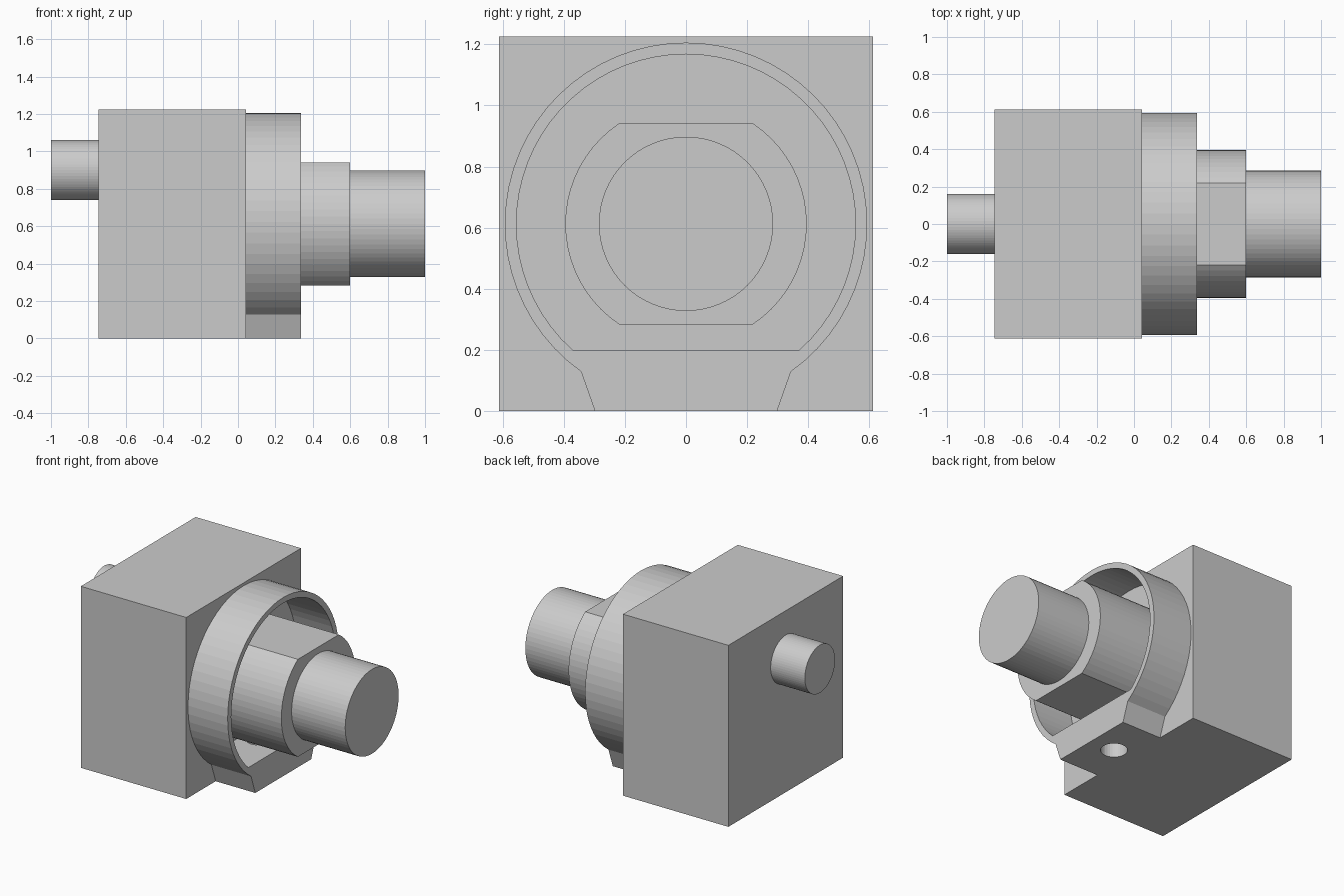
import bpy, bmesh, math

if "Cube" in bpy.data.objects:
    bpy.data.objects.remove(bpy.data.objects["Cube"])

CZ = 0.6125  # height of the main axis


def arc(r, start, end, n, cz=CZ):
    """Points (y, z) along an arc, both ends included."""
    return [(r * math.cos(start + (end - start) * i / n),
             cz + r * math.sin(start + (end - start) * i / n)) for i in range(n + 1)]


def circle(r, cz=CZ, n=64):
    return arc(r, 0, 2 * math.pi, n, cz)[:-1]


def prism(name, profile, x0, x1):
    """Extrude a (y, z) profile along x."""
    bm = bmesh.new()
    face = bm.faces.new([bm.verts.new((x0, y, z)) for y, z in profile])
    ext = bmesh.ops.extrude_face_region(bm, geom=[face], use_keep_orig=True)
    moved = [v for v in ext["geom"] if isinstance(v, bmesh.types.BMVert)]
    bmesh.ops.translate(bm, verts=moved, vec=(x1 - x0, 0, 0))
    bmesh.ops.recalc_face_normals(bm, faces=bm.faces)
    mesh = bpy.data.meshes.new(name)
    bm.to_mesh(mesh)
    bm.free()
    obj = bpy.data.objects.new(name, mesh)
    bpy.context.collection.objects.link(obj)
    return obj


def cut(obj, cutter):
    """Subtract cutter from obj, then remove it."""
    cutter.hide_render = True
    mod = obj.modifiers.new("cut", "BOOLEAN")
    mod.operation, mod.solver, mod.object = "DIFFERENCE", "EXACT", cutter
    bpy.context.view_layer.objects.active = obj
    bpy.ops.object.modifier_apply(modifier=mod.name)
    bpy.data.objects.remove(cutter)


# Main housing block
prism("housing", [(-0.612, 0), (0.612, 0), (0.612, 1.225), (-0.612, 1.225)], -0.745, 0.042)

# Collar: round outside with a tapered foot, hollow inside with a flat floor
a = math.atan2(0.13 - CZ, 0.343)
collar = prism("collar", [(-0.298, 0), (0.298, 0)] + arc(0.593, a, math.pi - a, 52), 0.042, 0.338)
b = math.asin((0.2 - CZ) / 0.555)
cut(collar, prism("collar_bore", arc(0.555, b, math.pi - b, 52), -0.1, 0.5))

# Drain hole through the foot
bpy.ops.mesh.primitive_cylinder_add(vertices=32, radius=0.083, depth=0.5, location=(0.16, 0, 0.1))
cut(collar, bpy.context.object)

# Hub with flats above and below
c = math.asin(0.329 / 0.395)
hub_profile = arc(0.395, -c, c, 20) + arc(0.395, math.pi - c, math.pi + c, 20)
prism("flatted_hub", hub_profile, 0.042, 0.6)

# Shafts
prism("output_shaft", circle(0.285), 0.6, 1.0)
prism("input_shaft", circle(0.161, 0.9), -1.0, -0.745)
